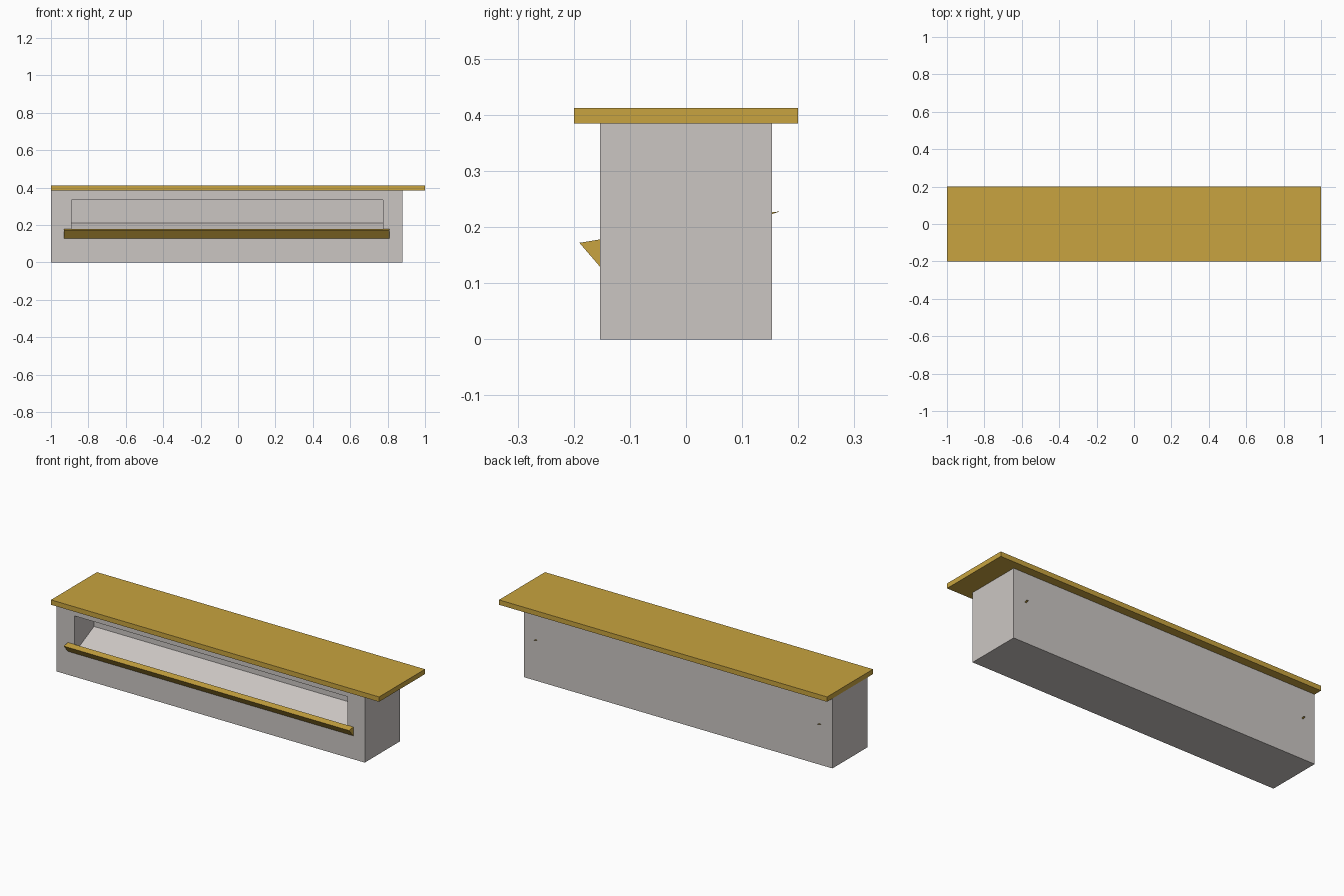
import bpy, bmesh

if "Cube" in bpy.data.objects:
    bpy.data.objects.remove(bpy.data.objects["Cube"])

def material(name, rgb):
    m = bpy.data.materials.new(name)
    m.diffuse_color = (*rgb, 1)
    m.use_nodes = True
    m.node_tree.nodes["Principled BSDF"].inputs["Base Color"].default_value = m.diffuse_color
    return m

stone = material("warm light grey", (0.60, 0.565, 0.545))
ochre = material("ochre yellow", (0.58, 0.37, 0.05))

def prism(name, profile, x0, x1, mat):
    """Extrude a closed (y, z) profile along x."""
    bm = bmesh.new()
    face = bm.faces.new([bm.verts.new((x0, y, z)) for y, z in profile])
    ext = bmesh.ops.extrude_face_region(bm, geom=[face])
    verts = [g for g in ext["geom"] if isinstance(g, bmesh.types.BMVert)]
    bmesh.ops.translate(bm, verts=verts, vec=(x1 - x0, 0, 0))
    bmesh.ops.recalc_face_normals(bm, faces=bm.faces)
    mesh = bpy.data.meshes.new(name)
    bm.to_mesh(mesh)
    bm.free()
    mesh.materials.append(mat)
    ob = bpy.data.objects.new(name, mesh)
    bpy.context.collection.objects.link(ob)
    return ob

def rect(y, z0, z1):
    return [(-y, z0), (y, z0), (y, z1), (-y, z1)]

# Main block and overhanging top slab
body = prism("body", rect(0.153, 0, 0.385), -1, 0.88, stone)
prism("top_slab", rect(0.2, 0.385, 0.412), -1, 1, ochre)

# Long recess with a sloping floor
cutter = prism("recess_cutter",
               [(-0.25, 0.13), (-0.153, 0.13), (0.017, 0.212),
                (0.017, 0.335), (-0.25, 0.335)], -0.89, 0.775, stone)
cutter.hide_render = True
mod = body.modifiers.new("recess", "BOOLEAN")
mod.operation = "DIFFERENCE"
mod.solver = "EXACT"
mod.object = cutter
bpy.context.view_layer.objects.active = body
bpy.ops.object.modifier_apply(modifier=mod.name)
bpy.data.objects.remove(cutter, do_unlink=True)

# Wedge ledge under the opening
prism("front_ledge", [(-0.19, 0.172), (-0.153, 0.178), (-0.153, 0.129)],
      -0.93, 0.81, ochre)

# Small points where the ledge supports poke through the back
for side, x in (("left", -0.93), ("right", 0.80)):
    prism("back_tip_" + side, [(0.15, 0.222), (0.168, 0.228), (0.15, 0.226)],
          x, x + 0.01, ochre)
